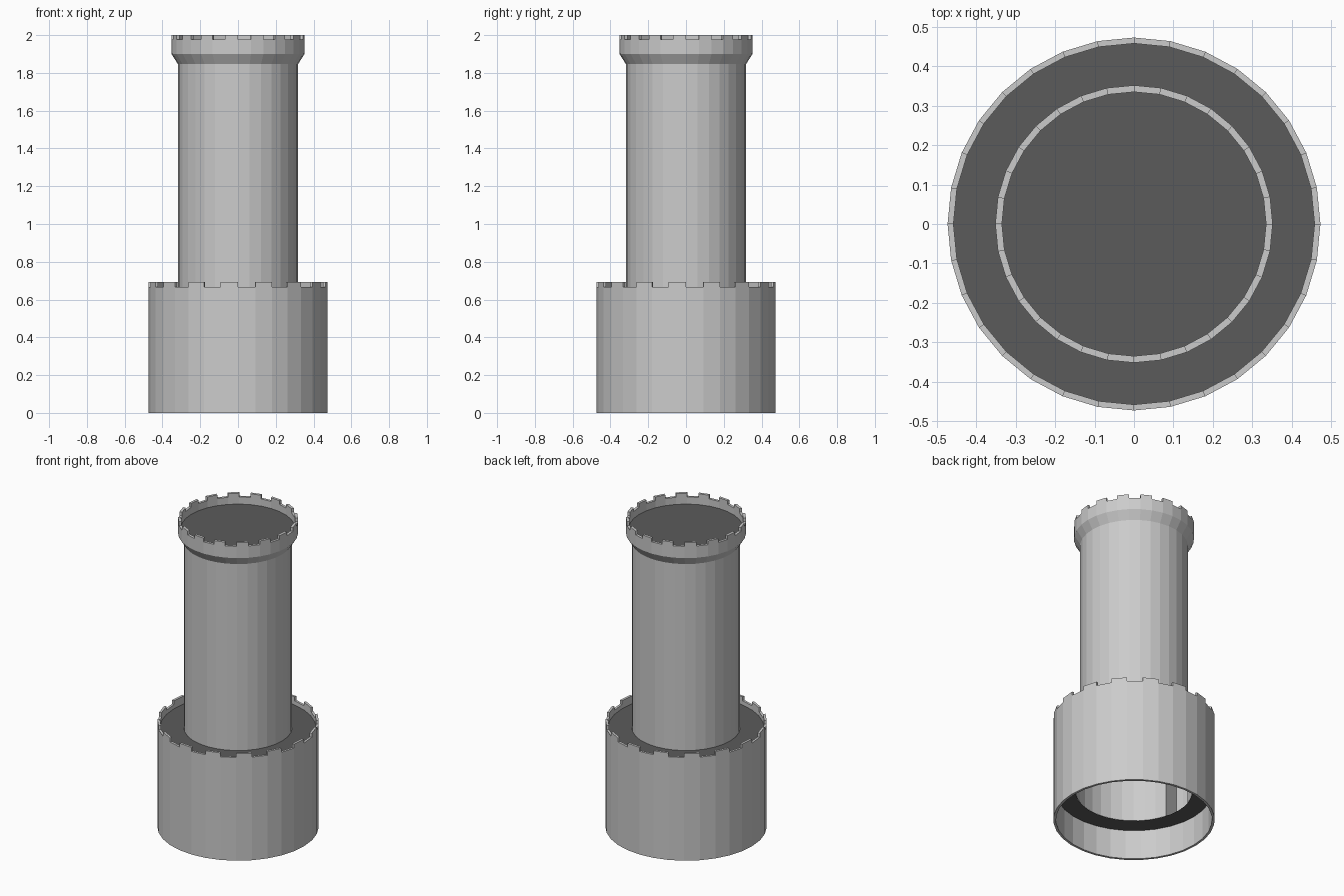
import bpy, bmesh, math

if "Cube" in bpy.data.objects:
    bpy.data.objects.remove(bpy.data.objects["Cube"])

SEG = 32
STEP = 2 * math.pi / SEG


def material(name, v):
    m = bpy.data.materials.new(name)
    m.diffuse_color = (v, v, v, 1)
    m.use_nodes = True
    m.node_tree.nodes["Principled BSDF"].inputs["Base Color"].default_value = m.diffuse_color
    return m


STONE = material("light stone", 0.6)
FLOOR = material("dark floor", 0.105)


def finish(bm, name, mat):
    me = bpy.data.meshes.new(name)
    bm.to_mesh(me)
    bm.free()
    me.materials.append(mat)
    ob = bpy.data.objects.new(name, me)
    bpy.context.collection.objects.link(ob)
    return ob


def lathe(name, profile, mat, closed=False, rim=None, rise=0, skip=None, shift=0.0):
    """Spin an (r, z) profile; raise every second face of profile edge `rim`;
    leave out faces where skip(edge, side) is true."""
    bm = bmesh.new()
    rings = []
    for k in range(SEG):
        a = -math.pi / 2 + (k + shift) * STEP
        rings.append([bm.verts.new((r * math.cos(a), r * math.sin(a), z)) for r, z in profile])
    n = len(profile)
    merlons = []
    for k in range(SEG):
        a, b = rings[k], rings[(k + 1) % SEG]
        for j in range(n if closed else n - 1):
            if skip and skip(j, k):
                continue
            i = (j + 1) % n
            f = bm.faces.new((a[j], b[j], b[i], a[i]))
            if j == rim and k % 2:
                merlons.append(f)
    if merlons:
        new = bmesh.ops.extrude_face_region(bm, geom=merlons)["geom"]
        verts = [g for g in new if isinstance(g, bmesh.types.BMVert)]
        bmesh.ops.translate(bm, verts=verts, vec=(0, 0, rise))
        bmesh.ops.delete(bm, geom=[f for f in merlons if f.is_valid], context='FACES_ONLY')
    return finish(bm, name, mat)


def disc(name, r, z, mat):
    bm = bmesh.new()
    bm.faces.new([bm.verts.new((r * math.sin(k * STEP), -r * math.cos(k * STEP), z))
                  for k in range(SEG)])
    return finish(bm, name, mat)


# wide lower drum with battlements
lathe("base_wall", [(0.473, 0), (0.473, 0.667), (0.458, 0.667), (0.458, 0)],
      STONE, closed=True, rim=1, rise=0.025)
disc("base_deck", 0.458, 0.64, FLOOR)

# tall tower with flared battlement crown
lathe("tower", [(0.318, 0.64), (0.318, 1.846), (0.352, 1.90), (0.352, 1.976),
                (0.335, 1.976), (0.335, 1.93)], STONE, rim=3, rise=0.024)
disc("tower_deck", 0.335, 1.93, FLOOR)

# underside ledge and inner chamber with a doorway on the left side
lathe("under_ledge", [(0.458, 0.19), (0.342, 0.19)], FLOOR)
lathe("inner_chamber", [(0.342, 0.19), (0.342, 0.50), (0.342, 0.64)], STONE,
      shift=0.5, skip=lambda j, k: j == 0 and k in (22, 23, 24))

# doorway jambs and lintel
bm = bmesh.new()
tops = []
for s in (-1, 1):
    a = math.pi + s * 1.5 * STEP
    p = [bm.verts.new((r * math.cos(a), r * math.sin(a), z))
         for r, z in ((0.342, 0.19), (0.457, 0.19), (0.457, 0.50), (0.342, 0.50))]
    bm.faces.new(p)
    tops.append(p)
bm.faces.new((tops[0][3], tops[0][2], tops[1][2], tops[1][3]))
finish(bm, "doorway_sides", STONE)
